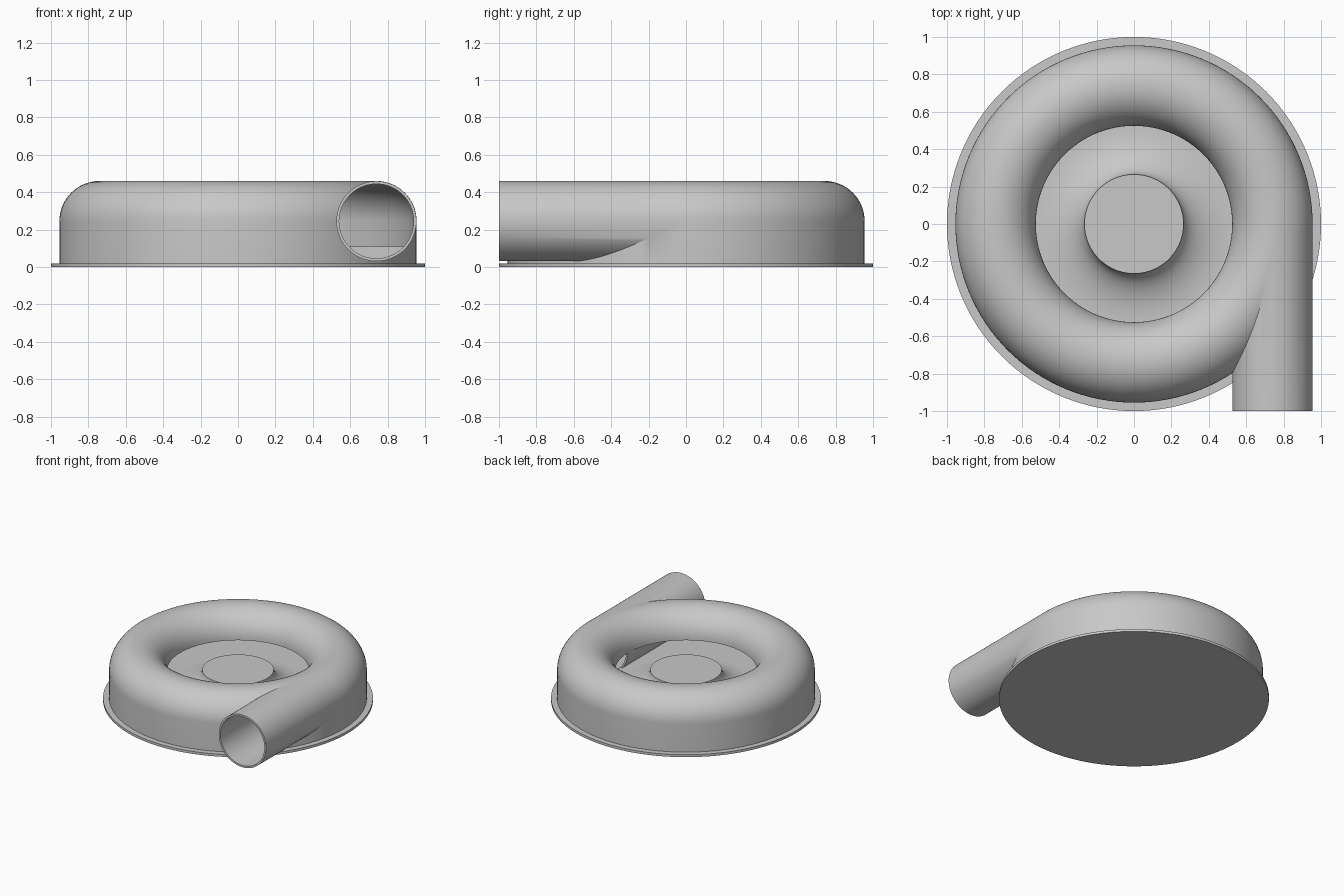
import bpy, bmesh, math
from mathutils import Matrix, Vector

if "Cube" in bpy.data.objects:
    bpy.data.objects.remove(bpy.data.objects["Cube"], do_unlink=True)

grey = bpy.data.materials.new("cast_grey")
grey.use_nodes = True
colour = (0.58, 0.58, 0.58, 1)
grey.diffuse_color = colour
grey.node_tree.nodes["Principled BSDF"].inputs["Base Color"].default_value = colour

TUBE_X, TUBE_Z, TUBE_R, WALL = 0.74, 0.245, 0.215, 0.015
BASE_TOP, FLOOR, HUB_R, HUB_TOP = 0.02, 0.11, 0.265, 0.25


def finish(name, bm):
    bmesh.ops.recalc_face_normals(bm, faces=bm.faces)
    mesh = bpy.data.meshes.new(name)
    bm.to_mesh(mesh)
    bm.free()
    mesh.materials.append(grey)
    obj = bpy.data.objects.new(name, mesh)
    bpy.context.collection.objects.link(obj)
    return obj


def arc(cx, cz, rx, rz, start, end, n):
    angles = [math.radians(start + (end - start) * i / n) for i in range(n + 1)]
    return [(cx + rx * math.cos(a), cz + rz * math.sin(a)) for a in angles]


def lathe(name, profile, steps=128):
    bm = bmesh.new()
    verts = [bm.verts.new((r, 0, z)) for r, z in profile]
    edges = [bm.edges.new(pair) for pair in zip(verts, verts[1:])]
    bmesh.ops.spin(bm, geom=verts + edges, cent=(0, 0, 0), axis=(0, 0, 1),
                   angle=2 * math.pi, steps=steps)
    bmesh.ops.remove_doubles(bm, verts=bm.verts, dist=0.0001)
    return finish(name, bm)


def rod(name, radius, y0, y1):
    bm = bmesh.new()
    place = (Matrix.Translation(Vector((TUBE_X, (y0 + y1) / 2, TUBE_Z)))
             @ Matrix.Rotation(math.pi / 2, 4, 'X'))
    bmesh.ops.create_cone(bm, cap_ends=True, segments=72, radius1=radius,
                          radius2=radius, depth=y1 - y0, matrix=place)
    return finish(name, bm)


def activate(obj):
    bpy.ops.object.select_all(action='DESELECT')
    obj.select_set(True)
    bpy.context.view_layer.objects.active = obj


def boolean(target, tool, operation):
    mod = target.modifiers.new(operation.lower(), 'BOOLEAN')
    mod.operation, mod.solver, mod.object = operation, 'EXACT', tool
    activate(target)
    bpy.ops.object.modifier_apply(modifier=mod.name)
    bpy.data.objects.remove(tool, do_unlink=True)


# Round mounting plate
base = lathe("base_plate", [(0, 0), (1, 0), (1, BASE_TOP), (0, BASE_TOP)])

# Ring-shaped housing: outer shell, lip, inner shell, floor and flared hub
inner = TUBE_R - WALL
outer_edge = TUBE_X + TUBE_R
profile = [(0, BASE_TOP / 2), (outer_edge, BASE_TOP / 2)]
profile += arc(TUBE_X, TUBE_Z, TUBE_R, TUBE_R, 0, 180, 32)
profile += arc(TUBE_X, TUBE_Z, inner, inner, 180, 0, 32)
profile += [(TUBE_X + inner, FLOOR)]
profile += arc(TUBE_X - TUBE_R, HUB_TOP, TUBE_X - TUBE_R - HUB_R,
               HUB_TOP - FLOOR, 270, 180, 16)
profile += [(0, HUB_TOP)]
housing = lathe("spiral_housing", profile)

# Tangential outlet pipe, bored through into the housing
boolean(housing, rod("outlet_pipe", TUBE_R - 0.001, -1, 0), 'UNION')
boolean(housing, rod("outlet_bore", inner - 0.001, -1.1, 0.03), 'DIFFERENCE')

for obj in (base, housing):
    activate(obj)
    bpy.ops.object.shade_smooth_by_angle(angle=math.radians(30))
